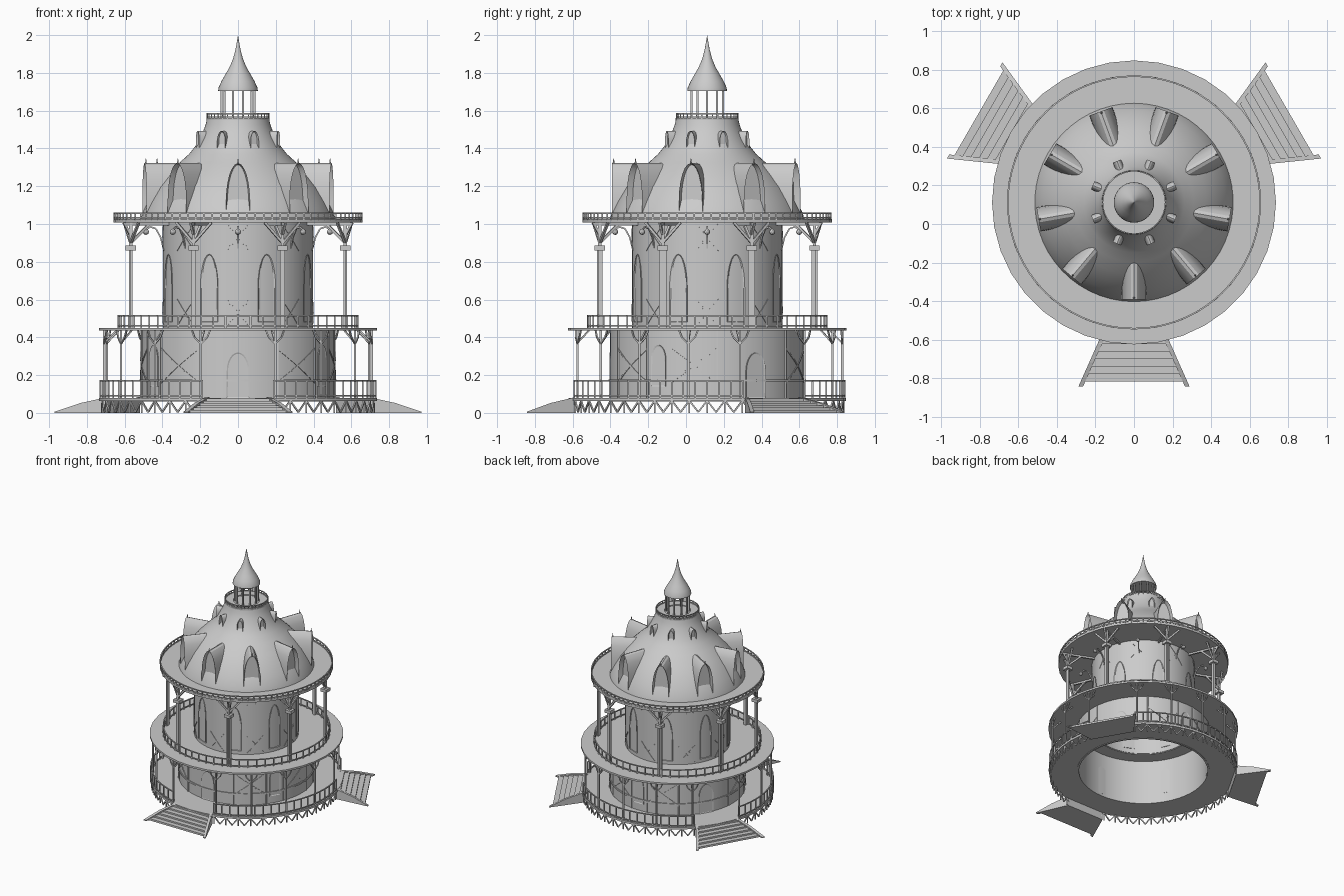
import bpy, bmesh, math
from mathutils import Vector, Matrix

if "Cube" in bpy.data.objects:
    bpy.data.objects.remove(bpy.data.objects["Cube"])

CY = 0.112          # tower axis is at x=0, y=CY
rad, TAU = math.radians, 2 * math.pi
grey = bpy.data.materials.new("stone grey")
grey.diffuse_color = (0.6, 0.6, 0.6, 1)
grey.use_nodes = True
grey.node_tree.nodes["Principled BSDF"].inputs["Base Color"].default_value = grey.diffuse_color


def P(deg, r, z, t=0.0):
    """Point at an angle from the front, radius r, tangential offset t."""
    a = rad(deg)
    return Vector((r * math.sin(a) + t * math.cos(a),
                   CY - r * math.cos(a) + t * math.sin(a), z))


def finish(bm, name, smooth=False):
    bmesh.ops.recalc_face_normals(bm, faces=bm.faces)
    me = bpy.data.meshes.new(name)
    bm.to_mesh(me)
    bm.free()
    ob = bpy.data.objects.new(name, me)
    bpy.context.collection.objects.link(ob)
    me.materials.append(grey)
    if smooth:
        me.shade_smooth()
        me.set_sharp_from_angle(angle=rad(30))
    return ob


def lathe(name, prof, n=36, closed=True):
    bm = bmesh.new()
    rings = [[bm.verts.new(P(360 * i / n, r, z)) for i in range(n)] for r, z in prof]
    m = len(rings)
    for j in range(m if closed else m - 1):
        a, b = rings[j], rings[(j + 1) % m]
        for i in range(n):
            k = (i + 1) % n
            bm.faces.new((a[i], a[k], b[k], b[i]))
    bmesh.ops.remove_doubles(bm, verts=bm.verts, dist=0.0001)
    return finish(bm, name, True)


def ring(name, r0, r1, z0, z1, n=36):
    return lathe(name, [(r0, z0), (r1, z0), (r1, z1), (r0, z1)], n)


def beam(bm, p, q, w, d=None):
    """Square bar between two points."""
    v = q - p
    rot = v.to_track_quat('Z', 'Y').to_matrix().to_4x4()
    mat = Matrix.Translation((p + q) / 2) @ rot @ Matrix.Diagonal((w, d or w, v.length, 1))
    bmesh.ops.create_cube(bm, size=1, matrix=mat)


def hull(bm, pts):
    vs = [bm.verts.new(p) for p in pts]
    bmesh.ops.convex_hull(bm, input=vs)


def arch(bm, deg, r_in, r_out, half, z0, zs, zt, rim=0, depth=0):
    """Arched prism facing outward, optionally with a recessed front."""
    prof = [(-half, z0)]
    for i in range(13):
        a = math.pi - math.pi * i / 12
        prof.append((half * math.cos(a), zs + (zt - zs) * math.sin(a)))
    prof.append((half, z0))
    f = [bm.verts.new(P(deg, r_out, z, t)) for t, z in prof]
    b = [bm.verts.new(P(deg, r_in, z, t)) for t, z in prof]
    front = bm.faces.new(f)
    faces = [front, bm.faces.new(b[::-1])]
    for i in range(len(prof)):
        k = (i + 1) % len(prof)
        faces.append(bm.faces.new((f[k], f[i], b[i], b[k])))
    bmesh.ops.recalc_face_normals(bm, faces=faces)
    if rim:
        bmesh.ops.inset_region(bm, faces=[front], thickness=rim, depth=0)
        bmesh.ops.translate(bm, verts=front.verts,
                            vec=P(deg, r_out - depth, 0) - P(deg, r_out, 0))


def wall_bar(bm, r, a0, z0, a1, z1, w):
    """Thin timber that follows the curved wall."""
    n = 6
    for i in range(n):
        s, e = i / n, (i + 1) / n
        beam(bm, P(a0 + (a1 - a0) * s, r, z0 + (z1 - z0) * s),
             P(a0 + (a1 - a0) * e, r, z0 + (z1 - z0) * e), w)


def railing(name, r, z0, z1, n, w, gap=0):
    """Posts with top and bottom rails, open in front of the stairs."""
    bm = bmesh.new()
    for i in range(n):
        a, b = 360 * i / n, 360 * (i + 1) / n
        off = lambda x: abs((x + 60) % 120 - 60)
        if off(a) >= gap:
            beam(bm, P(a, r, z0), P(a, r, z1), w)
        if min(off(a), off(b)) >= gap:
            for z in (z0 + 0.012, z1 - w / 2):
                beam(bm, P(a, r, z), P(b, r, z), w)
    finish(bm, name)


# walls and floors
ring("lower_wall", 0.50, 0.515, 0.06, 0.44, 54)
ring("upper_wall", 0.385, 0.398, 0.44, 1.02, 54)
ring("base_floor", 0.51, 0.735, 0.063, 0.08)
ring("middle_floor", 0.39, 0.737, 0.435, 0.45)
ring("roof_floor", 0.39, 0.66, 1.008, 1.026)
ring("lower_wall_band", 0.51, 0.522, 0.165, 0.178, 54)

# domed roof with neck
lathe("dome", [(0.515, 1.026), (0.505, 1.06), (0.475, 1.12), (0.43, 1.195), (0.375, 1.26),
               (0.31, 1.325), (0.26, 1.37), (0.228, 1.41), (0.205, 1.45), (0.185, 1.49),
               (0.172, 1.525), (0.165, 1.555), (0, 1.555)], 54, False)
ring("lantern_floor", 0.10, 0.167, 1.55, 1.562)
lathe("spire", [(0, 1.705), (0.105, 1.705), (0.103, 1.722), (0.088, 1.755), (0.068, 1.79),
                (0.045, 1.83), (0.026, 1.875), (0.013, 1.925), (0.005, 1.97), (0, 2.0)], 32, False)
bm = bmesh.new()
for i in range(10):
    beam(bm, P(36 * i + 18, 0.088, 1.555), P(36 * i + 18, 0.088, 1.71), 0.011)
finish(bm, "lantern_columns")

# railings
railing("lantern_railing", 0.163, 1.555, 1.587, 36, 0.006)
railing("roof_railing", 0.655, 1.02, 1.06, 90, 0.008)
railing("middle_railing", 0.633, 0.45, 0.518, 60, 0.008)
railing("lower_railing", 0.728, 0.08, 0.175, 72, 0.008, 14)

# dormers and their finials
bm = bmesh.new()
for i in range(9):
    arch(bm, 40 * i, 0.22, 0.503, 0.064, 1.026, 1.12, 1.322, 0.008, 0.035)
finish(bm, "large_dormers", True)
bm = bmesh.new()
for i in range(8):
    arch(bm, 45 * i + 22.5, 0.14, 0.232, 0.023, 1.395, 1.44, 1.492, 0.005, 0.012)
finish(bm, "small_dormers", True)
bm = bmesh.new()
for i in range(9):
    for r in (0.495,):
        bmesh.ops.create_cone(bm, segments=6, radius1=0.006, radius2=0.001, depth=0.03,
                              matrix=Matrix.Translation(P(40 * i, r, 1.333)))
finish(bm, "dormer_finials")

# upper columns with capitals and braces
bm = bmesh.new()
for i in range(8):
    a = 45 * i + 22.5
    for t in (-0.0075, 0.0075):
        beam(bm, P(a, 0.615, 0.45, t), P(a, 0.615, 0.87, t), 0.012, 0.024)
    beam(bm, P(a, 0.615, 0.86), P(a, 0.615, 0.885), 0.055)
    beam(bm, P(a, 0.615, 0.88), P(a, 0.615, 1.01), 0.018)
    for t in (-0.1, 0.1):
        beam(bm, P(a, 0.615, 0.90), P(a, 0.61, 1.008, t), 0.013)
    beam(bm, P(a, 0.615, 0.90), P(a, 0.50, 1.008), 0.013)
    beam(bm, P(a, 0.398, 1.0), P(a, 0.65, 1.0), 0.014)
    beam(bm, P(a, 0.615, 0.94), P(a, 0.655, 1.008), 0.012)
finish(bm, "upper_columns")

# lower columns with brackets, grouped around the three stairs
bm = bmesh.new()
for k in range(3):
    for a in (16, 38, 60, 82, 104):
        a += 120 * k
        beam(bm, P(a, 0.715, 0.08), P(a, 0.715, 0.437), 0.011)
        for t in (-1, 1):
            beam(bm, P(a, 0.715, 0.365), P(a, 0.713, 0.40, 0.035 * t), 0.008)
            beam(bm, P(a, 0.713, 0.40, 0.035 * t), P(a, 0.71, 0.437, 0.05 * t), 0.008)
        beam(bm, P(a, 0.715, 0.37), P(a, 0.65, 0.437), 0.008)
finish(bm, "lower_columns")

# lattice skirt under the base floor
bm = bmesh.new()
for i in range(48):
    a, b = 7.5 * i, 7.5 * (i + 1)
    m = (a + b) / 2
    beam(bm, P(a, 0.722, 0.065), P(m, 0.722, 0.004), 0.008)
    beam(bm, P(m, 0.722, 0.004), P(b, 0.722, 0.065), 0.008)
    beam(bm, P(a, 0.722, 0), P(a, 0.722, 0.065), 0.008)
finish(bm, "skirt_lattice")

# three flared stairs with side cheeks
bm = bmesh.new()
half = lambda r: 0.175 + 0.105 * (r - 0.715) / 0.235
for k in range(3):
    a = 120 * k
    for i in range(6):
        r, z = 0.735 + 0.039 * i, 0.076 * (1 - i / 6.3)
        hull(bm, [P(a, q, h, s * half(q)) for q in (0.70, r) for h in (0, z) for s in (-1, 1)])
    for s in (-1, 1):
        hull(bm, [P(a, q, h, s * (half(q) + e)) for q, top in ((0.70, 0.083), (0.83, 0.052), (0.955, 0.006))
                  for h in (0, top) for e in (-0.018, 0.006)])
finish(bm, "stairs")

# timber framing on both walls
bm = bmesh.new()
for k in range(3):
    for c in (38, 82):
        a = c + 120 * k
        for s in (-1, 1):
            wall_bar(bm, 0.514, a - 14, 0.25 + 0.09 * s, a + 14, 0.25 - 0.09 * s, 0.009)
            wall_bar(bm, 0.514, a + 14 * s, 0.08, a + 14 * s, 0.435, 0.009)
for i in range(8):
    a = 45 * i
    for s in (-1, 1):
        wall_bar(bm, 0.397, a - 9 * s, 0.86, a + 9 * s, 1.0, 0.008)
        wall_bar(bm, 0.397, a - 9 * s, 0.46, a + 9 * s, 0.60, 0.008)
finish(bm, "wall_timbers")

# arched windows and doors
bm = bmesh.new()
for i in range(8):
    arch(bm, 45 * i + 22.5, 0.38, 0.4, 0.05, 0.48, 0.66, 0.84, 0.006, 0.004)
for k in range(3):
    arch(bm, 120 * k, 0.498, 0.518, 0.06, 0.08, 0.22, 0.32, 0.007, 0.003)
    arch(bm, 120 * k + 60, 0.498, 0.518, 0.045, 0.14, 0.28, 0.36, 0.007, 0.003)
finish(bm, "windows_and_doors")

# hooked wall lamps under the roof
bm = bmesh.new()
for i in range(8):
    a = 45 * i
    pts = [(0.395, 0.87), (0.41, 0.93), (0.435, 0.975), (0.465, 0.985), (0.485, 0.97)]
    for p, q in zip(pts, pts[1:]):
        beam(bm, P(a, *p), P(a, *q), 0.008)
    bmesh.ops.create_icosphere(bm, subdivisions=2, radius=0.016,
                               matrix=Matrix.Translation(P(a, 0.487, 0.958)))
finish(bm, "wall_lamps")
